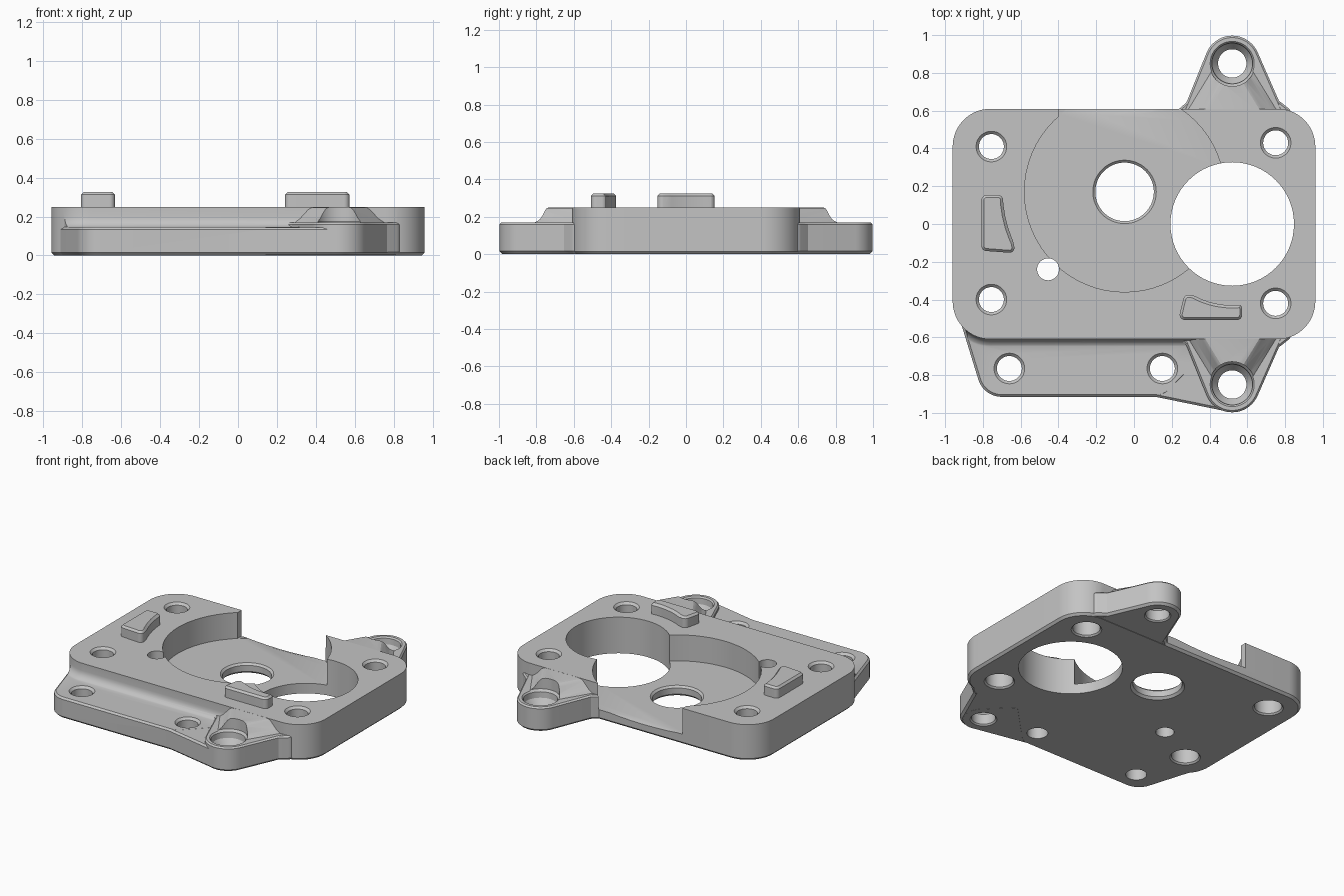
import bpy, bmesh, math
from mathutils import Vector, geometry

if "Cube" in bpy.data.objects:
    bpy.data.objects.remove(bpy.data.objects["Cube"])

grey = bpy.data.materials.new("machined_grey")
grey.use_nodes = True
colour = (0.55, 0.55, 0.55, 1)
grey.diffuse_color = colour
grey.node_tree.nodes["Principled BSDF"].inputs["Base Color"].default_value = colour

FLOOR = 0.07   # pocket floor height
TOP = 0.25     # plate top height
SEG = 64


def loft(name, discs, levels):
    """Outline wrapped round discs (x, y, r), stacked at levels (z, offset)."""
    rim = []
    for x, y, r in discs:
        for i in range(SEG):
            a = 2 * math.pi * i / SEG
            rim.append((Vector((x, y)), r, Vector((math.cos(a), math.sin(a)))))
    order = geometry.convex_hull_2d([c + d * r for c, r, d in rim])
    bm = bmesh.new()
    rings = []
    for z, off in levels:
        ring = []
        for i in order:
            c, r, d = rim[i]
            ring.append(bm.verts.new((*(c + d * (r + off)), z)))
        rings.append(ring)
    n = len(order)
    for low, high in zip(rings, rings[1:]):
        for i in range(n):
            j = (i + 1) % n
            bm.faces.new((low[i], low[j], high[j], high[i]))
    bm.faces.new(rings[0])
    bm.faces.new(rings[-1])
    bmesh.ops.recalc_face_normals(bm, faces=bm.faces)
    mesh = bpy.data.meshes.new(name)
    bm.to_mesh(mesh)
    bm.free()
    mesh.materials.append(grey)
    obj = bpy.data.objects.new(name, mesh)
    bpy.context.collection.objects.link(obj)
    return obj


def combine(target, tool, operation):
    """Apply a boolean and discard the tool."""
    mod = target.modifiers.new("bool", 'BOOLEAN')
    mod.operation = operation
    mod.solver = 'MANIFOLD'
    mod.object = tool
    bpy.context.view_layer.objects.active = target
    bpy.ops.object.modifier_apply(modifier=mod.name)
    bpy.data.objects.remove(tool)


def add(target, discs, levels):
    combine(target, loft("addition", discs, levels), 'UNION')


def cut(target, discs, levels):
    combine(target, loft("cutter", discs, levels), 'DIFFERENCE')


def smooth(obj):
    bpy.ops.object.select_all(action='DESELECT')
    obj.select_set(True)
    bpy.context.view_layer.objects.active = obj
    bpy.ops.object.shade_smooth_by_angle(angle=math.radians(25))


# Main plate with a chamfered underside
plate_discs = [(sx * 0.76, sy * 0.41, 0.2) for sx in (-1, 1) for sy in (-1, 1)]
plate = loft("mounting_plate", plate_discs, [(0, -0.015), (0.015, 0), (TOP, 0)])

# Shallow dip on the rear edge of the pocket
cut(plate, [(-0.1, 1.575, 1.0)], [(FLOOR - 0.04, -0.12), (FLOOR + 0.003, 0.009)])

# Low front flange, its web to the front ear, and the fillet along the plate
flange_discs = [(-0.85, -0.4, 0.1), (-0.70, -0.785, 0.13),
                (0.12, -0.815, 0.1), (0.5, -0.5, 0.05)]
add(plate, flange_discs, [(0.0005, -0.015), (0.015, 0), (0.133, 0), (0.145, -0.012)])
add(plate, [(0.12, -0.814, 0.1), (0.52, -0.85, 0.145), (0.3, -0.5, 0.05)],
    [(0.001, -0.015), (0.0155, 0), (0.1325, 0), (0.1445, -0.012)])
sweep = [(0.2 - 0.06 * math.sin(a), 0.06 * (1 - math.cos(a)))
         for a in [math.pi / 2 * i / 6 for i in range(7)]]
fillet = loft("flange_fillet", plate_discs, [(0.1, 0.06)] + sweep[::-1])
combine(fillet, loft("limit", flange_discs, [(0.05, -0.013), (0.3, -0.013)]), 'INTERSECT')
combine(plate, fillet, 'UNION')

# Front and rear ears: slab, flared root and ramped ridge
for s in (1, -1):
    add(plate, [(0.52, s * 0.85, 0.147), (0.31, s * 0.59, 0.05), (0.74, s * 0.59, 0.05)],
        [(0.0015, -0.015), (0.016, 0), (0.16, 0), (0.17, -0.01)])
    add(plate, [(0.52, s * 0.72, 0.1), (0.275, s * 0.575, 0.05), (0.785, s * 0.575, 0.05)],
        [(0.002, -0.015), (0.017, 0), (0.159, 0), (0.169, -0.01)])
    add(plate, [(0.52, s * 0.765, 0.115), (0.34, s * 0.5, 0.1), (0.70, s * 0.5, 0.1)],
        [(0.14, 0.02), (0.171, 0), (0.19, -0.025), (0.235, -0.06),
         (0.246, -0.075), (TOP - 0.0005, -0.095)])

# Round pocket, open to the rear, and its square rear corner
cut(plate, [(-0.05, 0.17, 0.53)], [(FLOOR, 0), (0.4, 0)])
cut(plate, [(x, y, 0.02) for x in (-0.38, 0.0) for y in (0.45, 0.8)],
    [(FLOOR + 0.0005, 0), (0.41, 0)])

# Large bore, central hole and small relief hole
cut(plate, [(0.52, 0, 0.327)], [(-0.1, 0), (0.42, 0)])
cut(plate, [(-0.05, 0.17, 0.155)],
    [(-0.01, 0.025), (0.015, 0), (FLOOR - 0.013, 0), (FLOOR + 0.005, 0.018), (0.43, 0.018)])
cut(plate, [(-0.455, -0.24, 0.058)], [(-0.1, 0), (0.44, 0)])

# Counterbored plate holes
for x, y in ((-0.755, 0.41), (-0.755, -0.40), (0.75, 0.43), (0.75, -0.42)):
    cut(plate, [(x, y, 0.066)],
        [(-0.01, 0.04), (0.01, 0.02), (0.16, 0.02), (0.175, 0),
         (TOP - 0.015, 0), (TOP + 0.005, 0.02), (0.4, 0.02)])

# Flange holes
for x in (-0.66, 0.15):
    cut(plate, [(x, -0.765, 0.066)],
        [(-0.1, 0), (0.13, 0), (0.15, 0.02), (0.4, 0.02)])

# Ear holes with a countersunk seat
for s in (1, -1):
    cut(plate, [(0.52, s * 0.85, 0.075)],
        [(-0.01, 0.02), (0.01, 0), (0.08, 0), (0.12, 0.03),
         (0.16, 0.033), (0.175, 0.046), (0.4, 0.046)])
smooth(plate)

# Raised locating tabs, each hollowed along an arc
tab_levels = [(TOP - 0.01, 0), (0.312, 0), (0.325, -0.013)]
arc_levels = [(0.2, 0), (0.31, 0), (0.33, 0.02), (0.4, 0.02)]
side_tab = loft("side_tab", [(-0.78, 0.125, 0.028), (-0.72, 0.125, 0.028),
                             (-0.78, -0.115, 0.028), (-0.66, -0.125, 0.027)], tab_levels)
cut(side_tab, [(-0.05, 0.17, 0.645)], arc_levels)
smooth(side_tab)
front_tab = loft("front_tab", [(0.27, -0.48, 0.028), (0.545, -0.48, 0.028),
                               (0.29, -0.405, 0.03), (0.545, -0.45, 0.028)], tab_levels)
cut(front_tab, [(0.52, 0, 0.43)], arc_levels)
smooth(front_tab)
